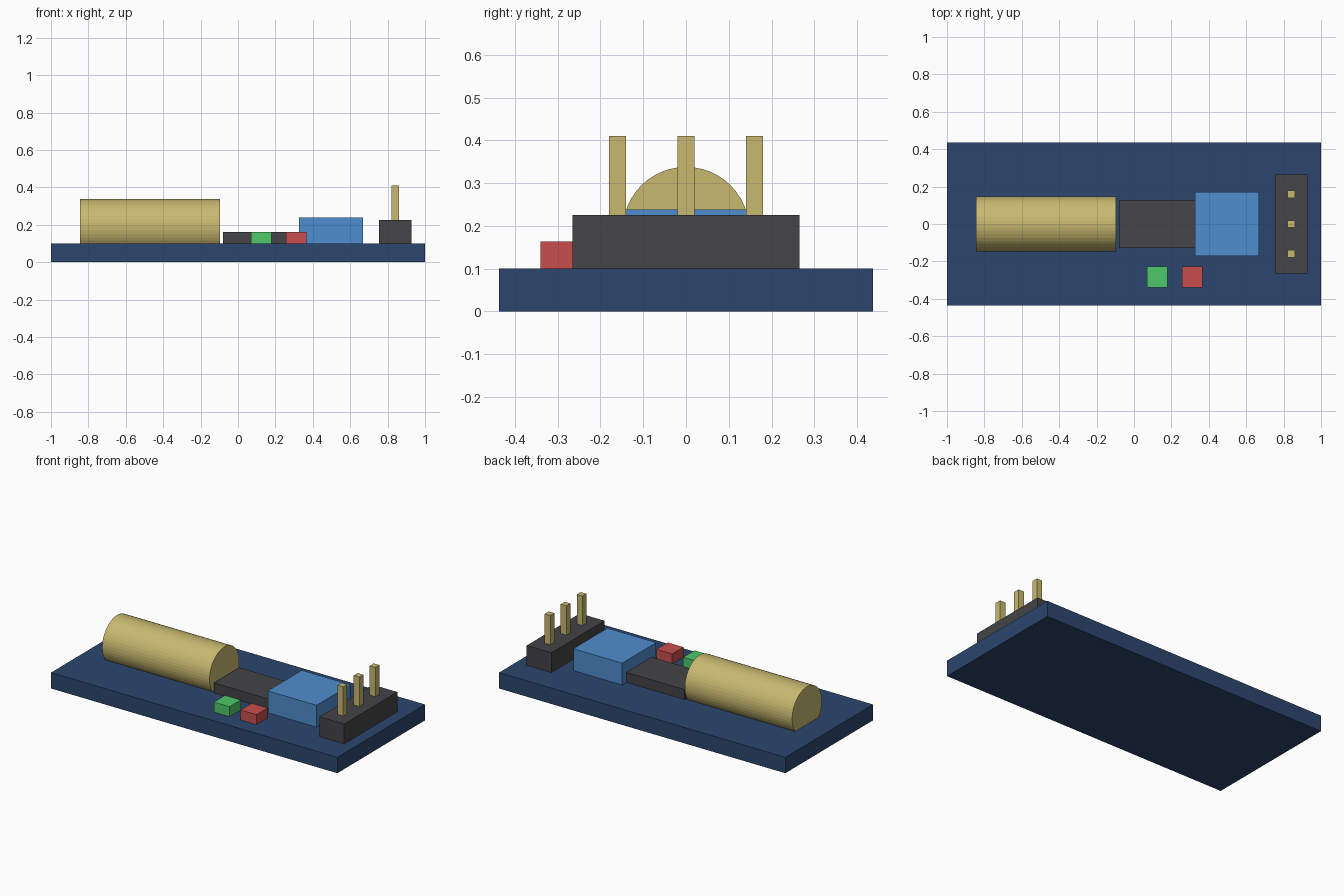
import bpy
import math

default = bpy.data.objects.get("Cube")
if default:
    bpy.data.objects.remove(default, do_unlink=True)


def material(name, r, g, b):
    mat = bpy.data.materials.new(name)
    mat.use_nodes = True
    mat.diffuse_color = (r, g, b, 1)
    for node in mat.node_tree.nodes:
        if node.type == 'BSDF_PRINCIPLED':
            node.inputs["Base Color"].default_value = (r, g, b, 1)
    return mat


navy = material("navy board", 0.025, 0.061, 0.156)
gold = material("pale gold metal", 0.578, 0.485, 0.162)
charcoal = material("charcoal plastic", 0.058, 0.058, 0.065)
blue = material("bright blue", 0.078, 0.27, 0.61)
green = material("light green", 0.076, 0.584, 0.141)
red = material("light red", 0.578, 0.076, 0.076)


def box(name, mat, x, y, z):
    """Box spanning the (low, high) ranges given on each axis."""
    spans = (x, y, z)
    bpy.ops.mesh.primitive_cube_add(size=1, location=[(a + b) / 2 for a, b in spans])
    obj = bpy.context.object
    obj.name = name
    obj.scale = [b - a for a, b in spans]
    bpy.ops.object.transform_apply(location=False, rotation=False, scale=True)
    obj.data.materials.append(mat)
    return obj


BOARD_TOP = 0.1
HEADER_TOP = 0.225

# Circuit board
box("circuit_board", navy, (-1, 1), (-0.437, 0.437), (0, BOARD_TOP))

# Metal cylinder lying along the board, partly sunk into it
bpy.ops.mesh.primitive_cylinder_add(vertices=48, radius=0.148, depth=0.75,
                                    location=(-0.47, 0, 0.19),
                                    rotation=(0, math.pi / 2, 0))
cylinder = bpy.context.object
cylinder.name = "metal_cylinder"
cylinder.data.materials.append(gold)

# Flat chip and blue block
box("chip", charcoal, (-0.08, 0.33), (-0.127, 0.127), (BOARD_TOP, 0.163))
box("blue_block", blue, (0.327, 0.668), (-0.17, 0.17), (BOARD_TOP, 0.238))

# Indicator lights
for name, mat, x in (("green_light", green, 0.124), ("red_light", red, 0.311)):
    box(name, mat, (x - 0.055, x + 0.055), (-0.34, -0.228), (BOARD_TOP, 0.163))

# Pin header
box("pin_header", charcoal, (0.755, 0.927), (-0.265, 0.265), (BOARD_TOP, HEADER_TOP))
for name, y in (("right_pin", -0.16), ("middle_pin", 0), ("left_pin", 0.16)):
    box(name, gold, (0.822, 0.861), (y - 0.02, y + 0.02), (HEADER_TOP, 0.41))
